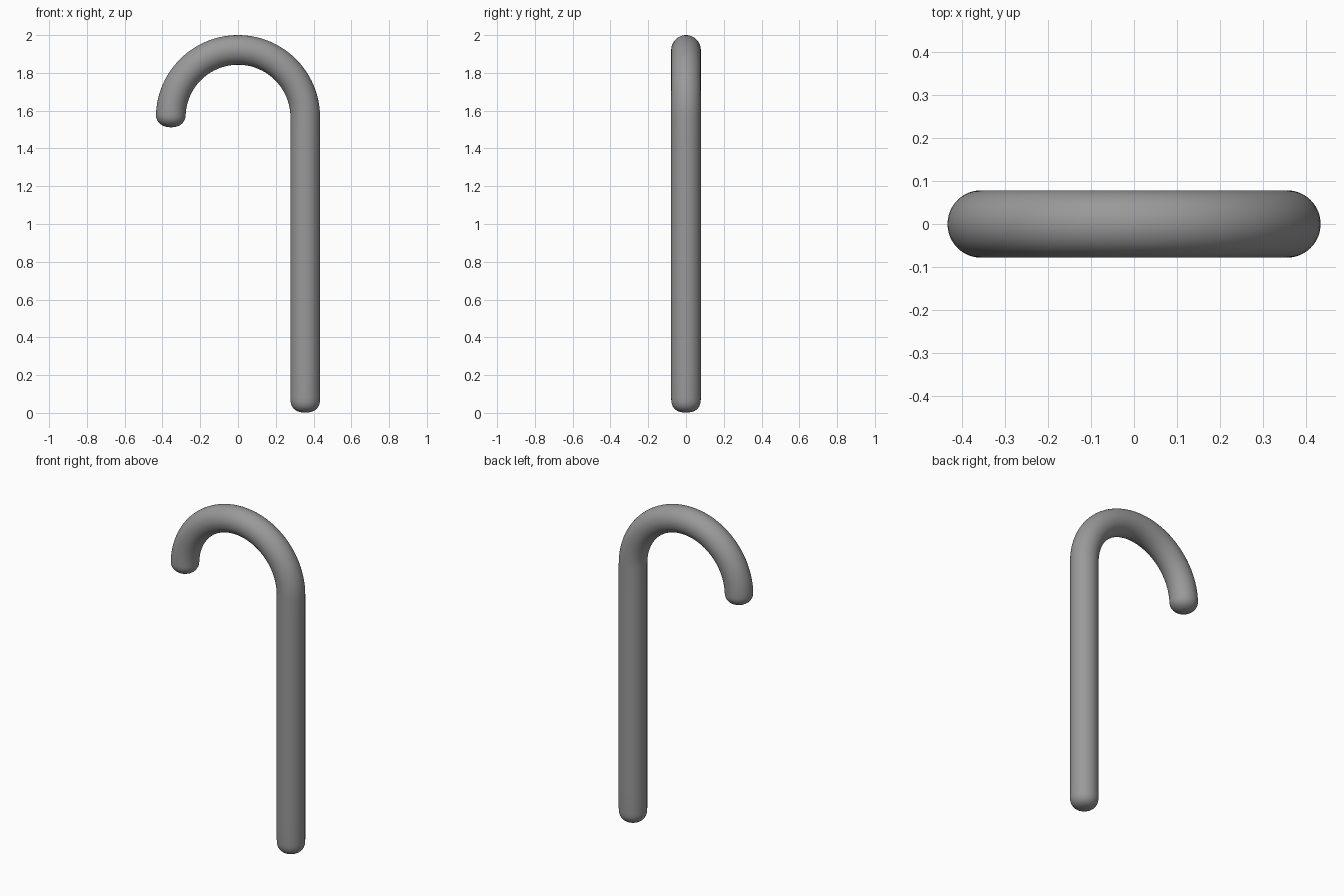
import bpy, bmesh
from math import sin, cos, pi, radians
from mathutils import Vector

if "Cube" in bpy.data.objects:
    bpy.data.objects.remove(bpy.data.objects["Cube"])

R, BEND, Z0 = 0.0785, 0.356, 1.5655   # tube radius, hook radius, hook centre height
SEG, STEPS = 48, 10
END = radians(178)

# Stations along the cane: (centre, direction, radius)
stations = []


def cap(base, direction, outward, depth, power):
    """Rounded end, listed from base to tip."""
    rows = []
    for i in range(1, STEPS + 1):
        t = pi / 2 * i / (STEPS + 0.3)
        rows.append((base + outward * depth * sin(t) ** power, direction, R * cos(t) ** power))
    return rows


# Foot cap and straight shaft
up = Vector((0, 0, 1))
foot = Vector((BEND, 0, 0.078))
stations += reversed(cap(foot, up, -up, 0.076, 0.8))
for i in range(12):
    stations.append((foot.lerp(Vector((BEND, 0, Z0)), i / 12), up, R))

# Curved hook
for i in range(49):
    a = END * i / 48
    centre = Vector((BEND * cos(a), 0, Z0 + BEND * sin(a)))
    tangent = Vector((-sin(a), 0, cos(a)))
    stations.append((centre, tangent, R))

# Hook tip cap
stations += cap(centre, tangent, tangent, 0.066, 0.92)

# Skin the stations with rings
bm = bmesh.new()
side = Vector((0, 1, 0))
rings = []
for c, d, r in stations:
    n = side.cross(d)
    rings.append([bm.verts.new(c + r * (n * cos(2 * pi * k / SEG) + side * sin(2 * pi * k / SEG)))
                  for k in range(SEG)])
for a, b in zip(rings, rings[1:]):
    for k in range(SEG):
        j = (k + 1) % SEG
        bm.faces.new((a[k], a[j], b[j], b[k]))
bm.faces.new(rings[0])
bm.faces.new(rings[-1])
bmesh.ops.recalc_face_normals(bm, faces=bm.faces)
for f in bm.faces:
    f.smooth = True

mesh = bpy.data.meshes.new("hooked_cane")
bm.to_mesh(mesh)
bm.free()
cane = bpy.data.objects.new("hooked_cane", mesh)
bpy.context.collection.objects.link(cane)

# Dark grey finish
grey = bpy.data.materials.new("dark_grey")
grey.diffuse_color = (0.32, 0.32, 0.32, 1)
grey.use_nodes = True
grey.node_tree.nodes["Principled BSDF"].inputs["Base Color"].default_value = grey.diffuse_color
mesh.materials.append(grey)
